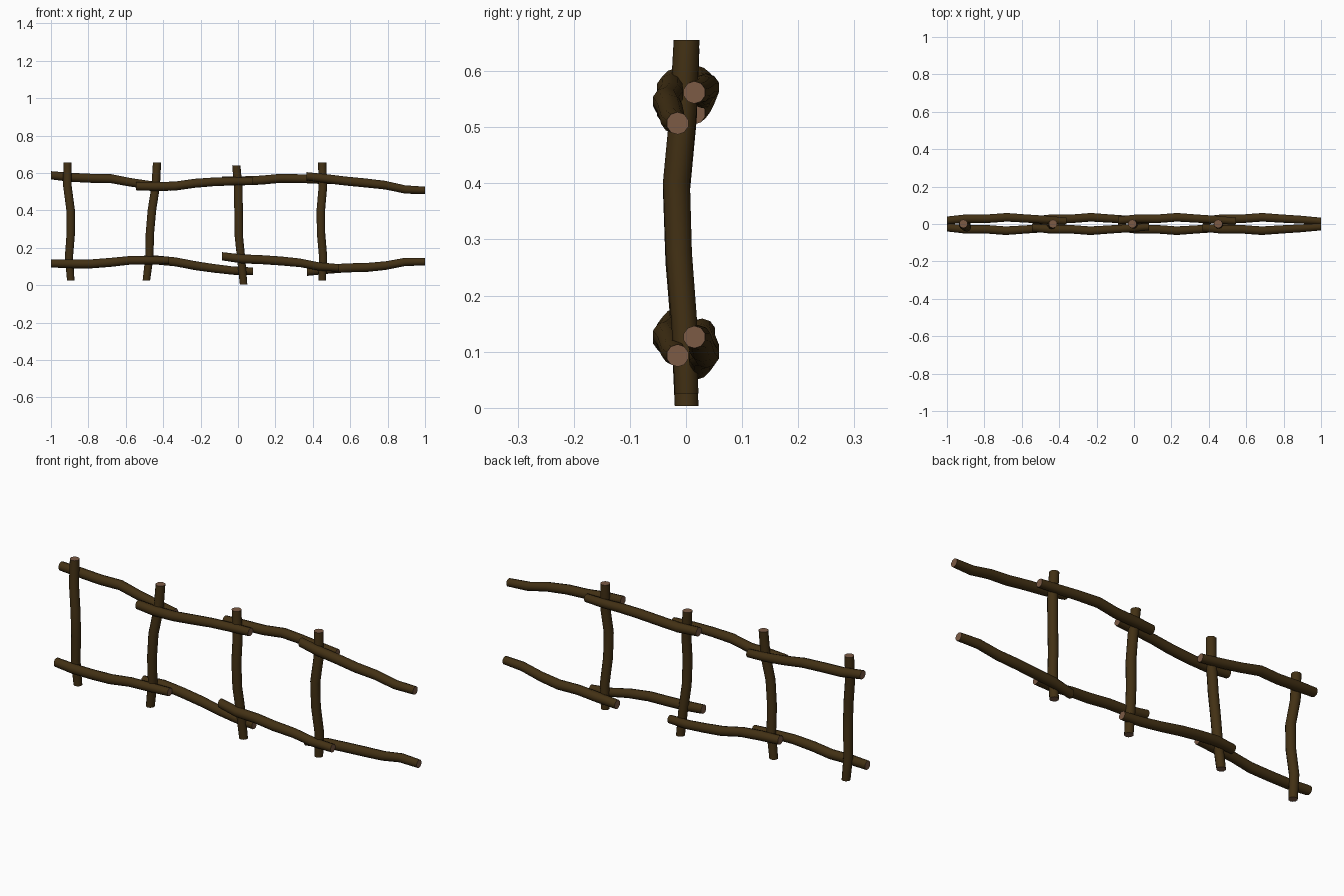
import bpy, bmesh, math
from mathutils import Vector

SIDES = 10

def material(name, rgb):
    m = bpy.data.materials.new(name)
    m.diffuse_color = (*rgb, 1)
    return m

bark = material("dark_bark", (0.055, 0.030, 0.007))
cut_wood = material("cut_wood", (0.20, 0.105, 0.060))

def branch(name, points, radii, u, v):
    """Crooked stick: rings spanned by u and v, cut wood on both ends."""
    bm = bmesh.new()
    rings = []
    for p, r in zip(points, radii):
        ring = []
        for i in range(SIDES):
            a = 2 * math.pi * (i + 0.5) / SIDES
            ring.append(bm.verts.new(Vector(p) + r * (math.cos(a) * u + math.sin(a) * v)))
        rings.append(ring)
    for a, b in zip(rings, rings[1:]):
        for i in range(SIDES):
            j = (i + 1) % SIDES
            bm.faces.new((a[i], a[j], b[j], b[i]))
    for ring in (rings[0], rings[-1]):
        bm.faces.new(ring).material_index = 1
    bmesh.ops.recalc_face_normals(bm, faces=bm.faces[:])
    me = bpy.data.meshes.new(name)
    bm.to_mesh(me)
    bm.free()
    me.materials.append(bark)
    me.materials.append(cut_wood)
    ob = bpy.data.objects.new(name, me)
    bpy.context.collection.objects.link(ob)
    bpy.ops.object.select_all(action='DESELECT')
    ob.select_set(True)
    bpy.context.view_layer.objects.active = ob
    bpy.ops.object.shade_smooth_by_angle(angle=math.radians(50))

X, Y, Z = Vector((1, 0, 0)), Vector((0, 1, 0)), Vector((0, 0, 1))

# Posts: bottom, top, x at evenly spaced heights
posts = [
    (0.025, 0.655, (-0.894, -0.904, -0.894, -0.895, -0.912, -0.912)),
    (0.025, 0.655, (-0.490, -0.474, -0.471, -0.460, -0.440, -0.433)),
    (0.003, 0.640, (0.030, 0.018, 0.005, 0.003, 0.002, -0.009)),
    (0.025, 0.655, (0.450, 0.455, 0.444, 0.443, 0.454, 0.450)),
]
post_y = (0.001, -0.003, -0.013, -0.017, -0.005, 0.001)
for n, (lo, hi, xs) in enumerate(posts):
    pts = [(x, y, lo + (hi - lo) * i / 5) for i, (x, y) in enumerate(zip(xs, post_y))]
    branch(f"post_{n + 1}", pts, (0.021, 0.023, 0.0235, 0.024, 0.024, 0.023), X, Y)

# Rails: side of the posts (-1 front, 1 back), start x, end x, heights
rails = {
    "upper_rail": [
        (1, -1.0, -0.36, (0.588, 0.577, 0.572, 0.570, 0.550, 0.535, 0.525)),
        (-1, -0.545, 0.08, (0.530, 0.528, 0.530, 0.545, 0.553, 0.556, 0.556)),
        (1, -0.085, 0.545, (0.560, 0.558, 0.562, 0.572, 0.570, 0.564, 0.562)),
        (-1, 0.365, 1.0, (0.583, 0.570, 0.557, 0.547, 0.535, 0.512, 0.507)),
    ],
    "lower_rail": [
        (-1, -1.0, -0.37, (0.117, 0.115, 0.114, 0.122, 0.133, 0.133, 0.133)),
        (1, -0.54, 0.08, (0.135, 0.135, 0.125, 0.105, 0.090, 0.078, 0.075)),
        (-1, -0.085, 0.54, (0.155, 0.141, 0.137, 0.130, 0.120, 0.100, 0.093)),
        (1, 0.37, 1.0, (0.072, 0.085, 0.093, 0.095, 0.105, 0.125, 0.126)),
    ],
}
rail_y = (0.019, 0.029, 0.028, 0.036, 0.029, 0.023, 0.015)
for name, parts in rails.items():
    for n, (side, x0, x1, zs) in enumerate(parts):
        pts = [(x0 + (x1 - x0) * i / 6, side * y, z) for i, (y, z) in enumerate(zip(rail_y, zs))]
        branch(f"{name}_{n + 1}", pts, (0.022, 0.024, 0.024, 0.024, 0.023, 0.022, 0.020), Y, Z)
